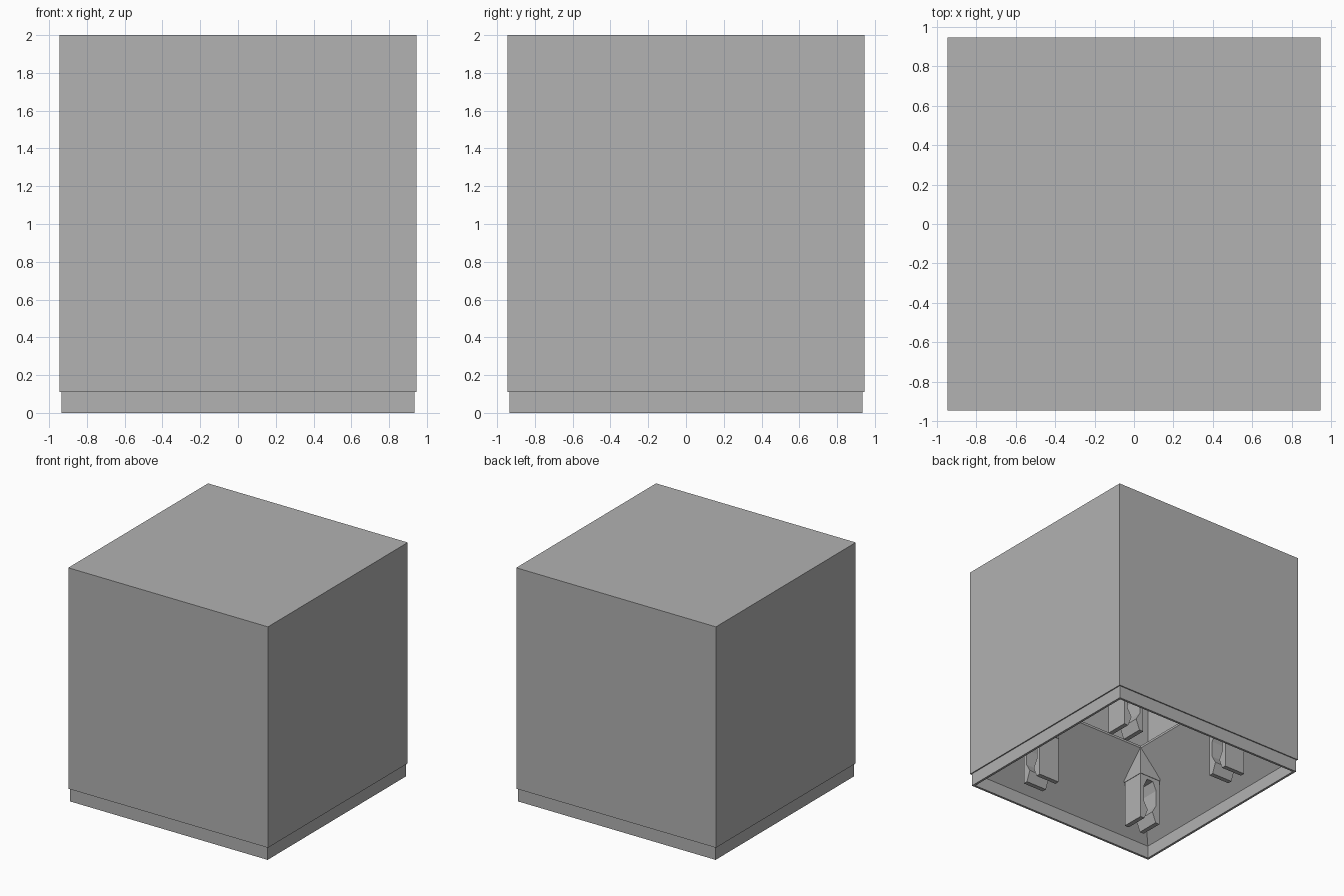
import bpy, bmesh, math
from mathutils import Matrix

if "Cube" in bpy.data.objects:
    bpy.data.objects.remove(bpy.data.objects["Cube"])

grey = bpy.data.materials.new("light grey")
grey.use_nodes = True
GREY = (0.445, 0.445, 0.445, 1)
grey.diffuse_color = GREY
grey.node_tree.nodes["Principled BSDF"].inputs["Base Color"].default_value = GREY


def finish(bm, name):
    bmesh.ops.recalc_face_normals(bm, faces=bm.faces)
    mesh = bpy.data.meshes.new(name)
    bm.to_mesh(mesh)
    bm.free()
    mesh.materials.append(grey)
    obj = bpy.data.objects.new(name, mesh)
    bpy.context.collection.objects.link(obj)
    return obj


def square_shell(name, profile):
    """Join square rings given as (half width, height), capping both ends."""
    bm = bmesh.new()
    rings = [[bm.verts.new((sx * h, sy * h, z))
              for sx, sy in ((-1, -1), (1, -1), (1, 1), (-1, 1))]
             for h, z in profile]
    for a, b in zip(rings, rings[1:]):
        for i in range(4):
            j = (i + 1) % 4
            bm.faces.new((a[i], a[j], b[j], b[i]))
    bm.faces.new(rings[0])
    bm.faces.new(rings[-1])
    return finish(bm, name)


# Hollow cube: outer wall, stepped rim, sloped inner flange, inner wall, ceiling
square_shell("cube_shell", [
    (0.945, 2.0), (0.945, 0.11), (0.935, 0.11), (0.935, 0.0),
    (0.915, 0.0), (0.915, 0.11), (0.44, 0.645), (0.44, 0.665),
    (0.915, 0.14), (0.915, 1.97)])

# Forked clip outline: half of it, mirrored across the middle
HALF = [(0.10, 0.41), (0.10, 0.0), (0.06, 0.0), (0.025, 0.09),
        (0.065, 0.16), (0.065, 0.30), (0.03, 0.375)]
OUTLINE = HALF + [(-y, z) for y, z in reversed(HALF)]
CENTRE = 0.535


def clip(name, turn):
    bm = bmesh.new()
    face = bm.faces.new([bm.verts.new((-0.1, y, z)) for y, z in OUTLINE])
    out = bmesh.ops.extrude_face_region(bm, geom=[face])
    moved = [v for v in out["geom"] if isinstance(v, bmesh.types.BMVert)]
    bmesh.ops.translate(bm, verts=moved, vec=(0.2, 0, 0))
    bmesh.ops.translate(bm, verts=bm.verts, vec=(CENTRE, -CENTRE, 0))
    bmesh.ops.rotate(bm, verts=bm.verts, matrix=Matrix.Rotation(turn, 3, "Z"))
    return finish(bm, name)


def clip_support(name, turn):
    """Block above the clip whose top follows the sloped flange."""
    bm = bmesh.new()
    near, far = CENTRE - 0.104, CENTRE + 0.104
    bmesh.ops.create_cube(bm, size=1)
    for v in bm.verts:
        top = v.co.z > 0
        v.co.x = far if v.co.x > 0 else near
        v.co.y = -far if v.co.y < 0 else -near
        slope = 0.645 - 1.126 * (max(v.co.x, -v.co.y) - 0.44)
        v.co.z = min(0.645, slope + 0.005) if top else 0.405
    bmesh.ops.rotate(bm, verts=bm.verts, matrix=Matrix.Rotation(turn, 3, "Z"))
    return finish(bm, name)


# Four clips, each turned a quarter from the last
for i, corner in enumerate(("front_left", "back_left", "back_right", "front_right")):
    clip(corner + "_clip", i * math.pi / 2)
    clip_support(corner + "_clip_support", i * math.pi / 2)
